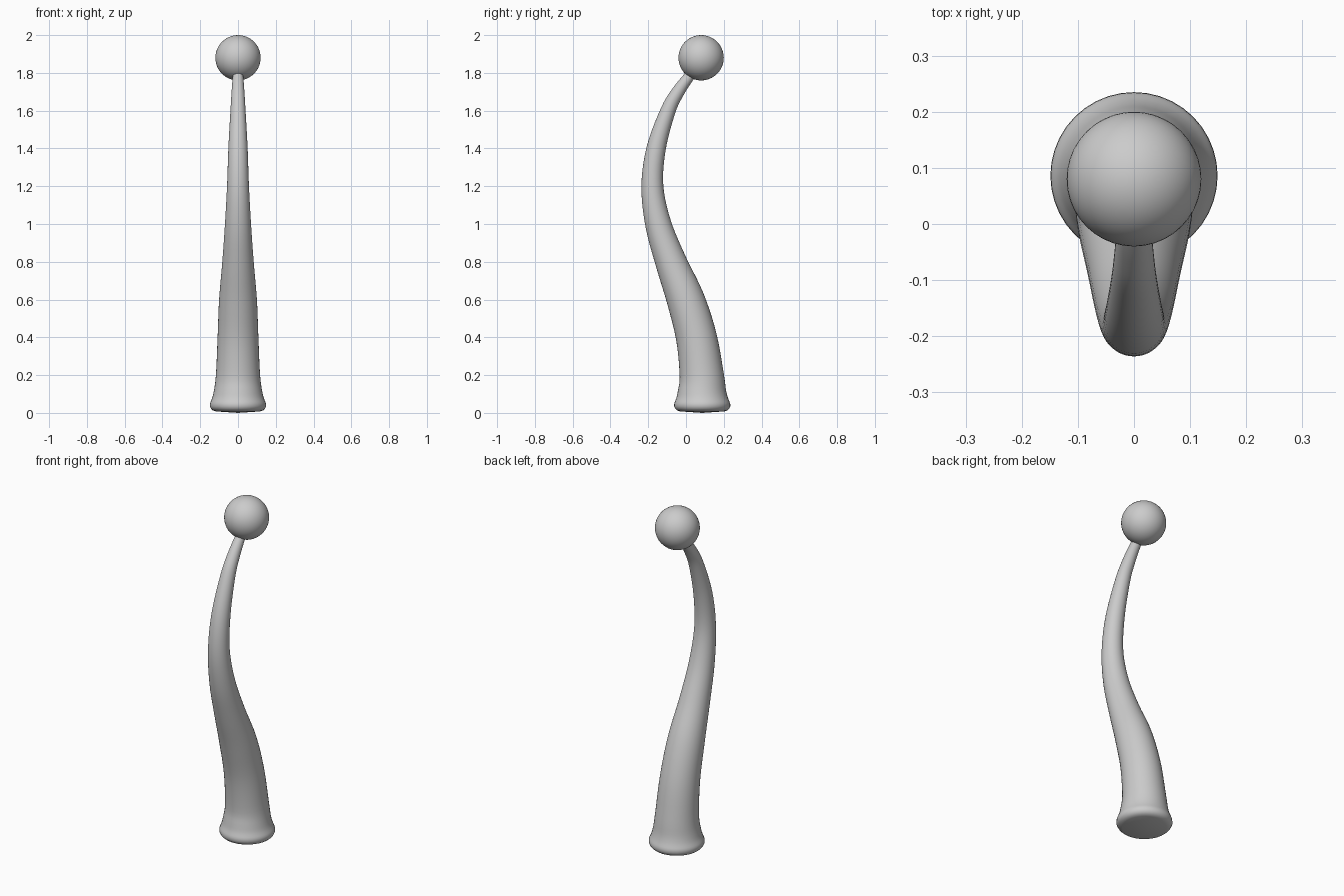
import bpy, bmesh, math
from mathutils import Vector

if "Cube" in bpy.data.objects:
    bpy.data.objects.remove(bpy.data.objects["Cube"])

SIDES = 40
STEPS = 5

# Stalk stations: centre y, centre z, radius
STATIONS = [
    (0.086, 0.05, 0.148), (0.085, 0.10, 0.131), (0.083, 0.20, 0.117),
    (0.055, 0.40, 0.108), (-0.002, 0.60, 0.100), (-0.080, 0.80, 0.083),
    (-0.147, 1.00, 0.069), (-0.178, 1.20, 0.058), (-0.158, 1.40, 0.051),
    (-0.095, 1.60, 0.040), (-0.042, 1.70, 0.034), (0.016, 1.78, 0.028),
    (0.054, 1.825, 0.024),
]
# Rounded foot below the first station
FOOT = [(0.086, 0.008, 0.118), (0.086, 0.013, 0.133),
        (0.086, 0.022, 0.143), (0.086, 0.035, 0.149)]


def smooth_path(stations):
    """Catmull-Rom through the stations."""
    p = [Vector(s) for s in stations]
    p = [2 * p[0] - p[1]] + p + [2 * p[-1] - p[-2]]
    out = []
    for a, b, c, d in zip(p, p[1:], p[2:], p[3:]):
        for i in range(STEPS):
            t = i / STEPS
            out.append(0.5 * (2 * b + (c - a) * t + (2 * a - 5 * b + 4 * c - d) * t * t
                              + (3 * b - a - 3 * c + d) * t ** 3))
    out.append(p[-2])
    return out


def finish(bm, name, angle):
    bmesh.ops.recalc_face_normals(bm, faces=bm.faces[:])
    mesh = bpy.data.meshes.new(name)
    bm.to_mesh(mesh)
    bm.free()
    ob = bpy.data.objects.new(name, mesh)
    bpy.context.collection.objects.link(ob)
    bpy.ops.object.select_all(action='DESELECT')
    ob.select_set(True)
    bpy.context.view_layer.objects.active = ob
    bpy.ops.object.shade_smooth_by_angle(angle=math.radians(angle))
    return ob


# Curved tapering stalk: round rings square to the path
path = [Vector(f) for f in FOOT] + smooth_path(STATIONS)
bm = bmesh.new()
rings = []
for i, (y, z, r) in enumerate(path):
    a, b = path[max(i - 1, 0)], path[min(i + 1, len(path) - 1)]
    tilt = math.atan2(b[0] - a[0], b[1] - a[1])
    if z < 0.14:
        tilt *= max(0, (z - 0.05) / 0.09)
    ring = []
    for k in range(SIDES):
        u = math.tau * k / SIDES
        off = r * math.sin(u)
        ring.append(bm.verts.new((r * math.cos(u), y + off * math.cos(tilt),
                                  z - off * math.sin(tilt))))
    rings.append(ring)
for lo, hi in zip(rings, rings[1:]):
    for k in range(SIDES):
        n = (k + 1) % SIDES
        bm.faces.new((lo[k], lo[n], hi[n], hi[k]))
bm.faces.new(rings[-1])
# Slightly domed underside
tip = bm.verts.new((0, 0.086, 0))
for k in range(SIDES):
    bm.faces.new((rings[0][k], tip, rings[0][(k + 1) % SIDES]))
finish(bm, "stalk", 50)

# Ball on the tip
bm = bmesh.new()
bmesh.ops.create_icosphere(bm, subdivisions=4, radius=0.12)
bmesh.ops.translate(bm, verts=bm.verts, vec=(0, 0.08, 1.88))
finish(bm, "ball", 60)
